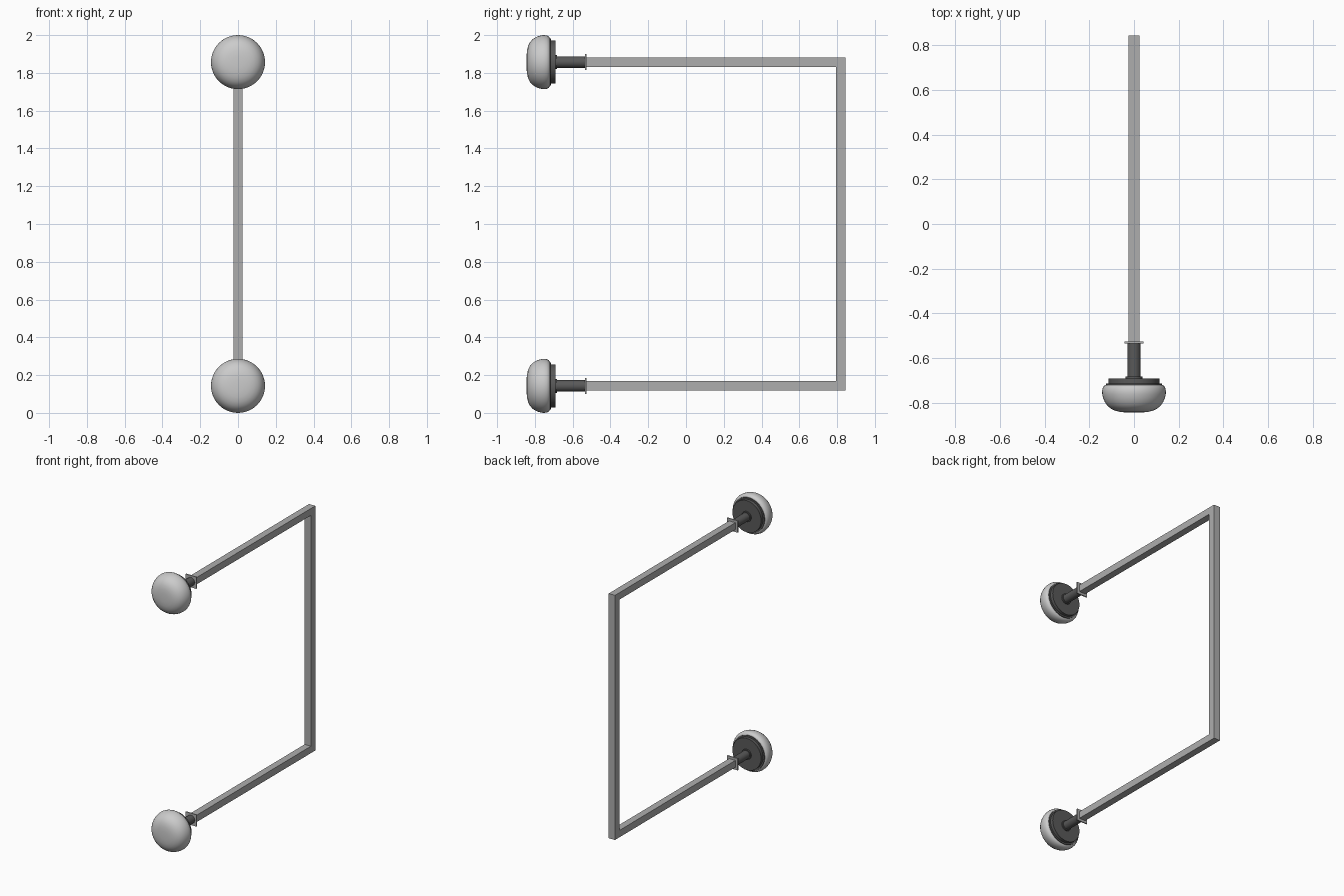
import bpy, bmesh, math
from mathutils import Matrix

if "Cube" in bpy.data.objects:
    bpy.data.objects.remove(bpy.data.objects["Cube"])

Z_LOW, Z_HIGH = 0.143, 1.857
TUBE = 0.05
Y_BACK = 0.845


def material(name, value):
    m = bpy.data.materials.new(name)
    m.diffuse_color = (value, value, value, 1)
    m.use_nodes = True
    m.node_tree.nodes["Principled BSDF"].inputs["Base Color"].default_value = m.diffuse_color
    return m


steel = material("steel", 0.42)
dark = material("dark_metal", 0.1)
pale = material("pale", 0.8)


def finish(name, bm, mat, smooth=False):
    bmesh.ops.recalc_face_normals(bm, faces=bm.faces)
    mesh = bpy.data.meshes.new(name)
    bm.to_mesh(mesh)
    bm.free()
    mesh.materials.append(mat)
    obj = bpy.data.objects.new(name, mesh)
    bpy.context.collection.objects.link(obj)
    if smooth:
        bpy.ops.object.select_all(action='DESELECT')
        obj.select_set(True)
        bpy.context.view_layer.objects.active = obj
        bpy.ops.object.shade_smooth_by_angle(angle=math.radians(35))
    return obj


def lathe(name, profile, z, mat, steps=48):
    """Revolve (radius, y) points around the y axis at height z."""
    bm = bmesh.new()
    verts = [bm.verts.new((r, y, z)) for r, y in profile]
    edges = [bm.edges.new(p) for p in zip(verts, verts[1:])]
    bmesh.ops.spin(bm, geom=verts + edges, cent=(0, 0, z), axis=(0, 1, 0),
                   angle=2 * math.pi, steps=steps)
    bmesh.ops.remove_doubles(bm, verts=bm.verts, dist=1e-5)
    return finish(name, bm, mat, True)


def box(name, size, loc, mat):
    bm = bmesh.new()
    bmesh.ops.create_cube(bm, size=1, matrix=Matrix.Translation(loc) @ Matrix.Diagonal((*size, 1)))
    return finish(name, bm, mat)


# Square tube frame: mitred U profile in the yz plane, extruded across x
h, y0 = TUBE / 2, -0.53
bm = bmesh.new()
outer = [(y0, Z_LOW - h), (Y_BACK, Z_LOW - h), (Y_BACK, Z_HIGH + h), (y0, Z_HIGH + h)]
inner = [(y0, Z_LOW + h), (Y_BACK - TUBE, Z_LOW + h), (Y_BACK - TUBE, Z_HIGH - h), (y0, Z_HIGH - h)]
o = [bm.verts.new((-h, y, z)) for y, z in outer]
n = [bm.verts.new((-h, y, z)) for y, z in inner]
faces = [bm.faces.new((o[i], o[i + 1], n[i + 1], n[i])) for i in range(3)]
ext = bmesh.ops.extrude_face_region(bm, geom=faces, use_keep_orig=True)["geom"]
bmesh.ops.translate(bm, vec=(TUBE, 0, 0), verts=[v for v in ext if isinstance(v, bmesh.types.BMVert)])
finish("tube_frame", bm, steel)

# Knob, backing disc, stem and plate at each end
cap = [(0, -.845), (.03, -.8445), (.06, -.842), (.085, -.836), (.105, -.826), (.12, -.813),
       (.131, -.797), (.138, -.78), (.142, -.763), (.143, -.75), (.141, -.737), (.136, -.726),
       (.127, -.72), (0, -.72)]
backing = [(0, -.722), (.125, -.722), (.125, -.714), (.114, -.714), (.114, -.692),
           (.037, -.692), (.037, -.683), (.03, -.683), (.03, -.53), (0, -.53)]
for label, z in (("lower", Z_LOW), ("upper", Z_HIGH)):
    lathe(label + "_knob", cap, z, pale)
    lathe(label + "_disc_and_stem", backing, z, dark)
    box(label + "_plate", (.085, .008, .085), (0, -.531, z), steel)
